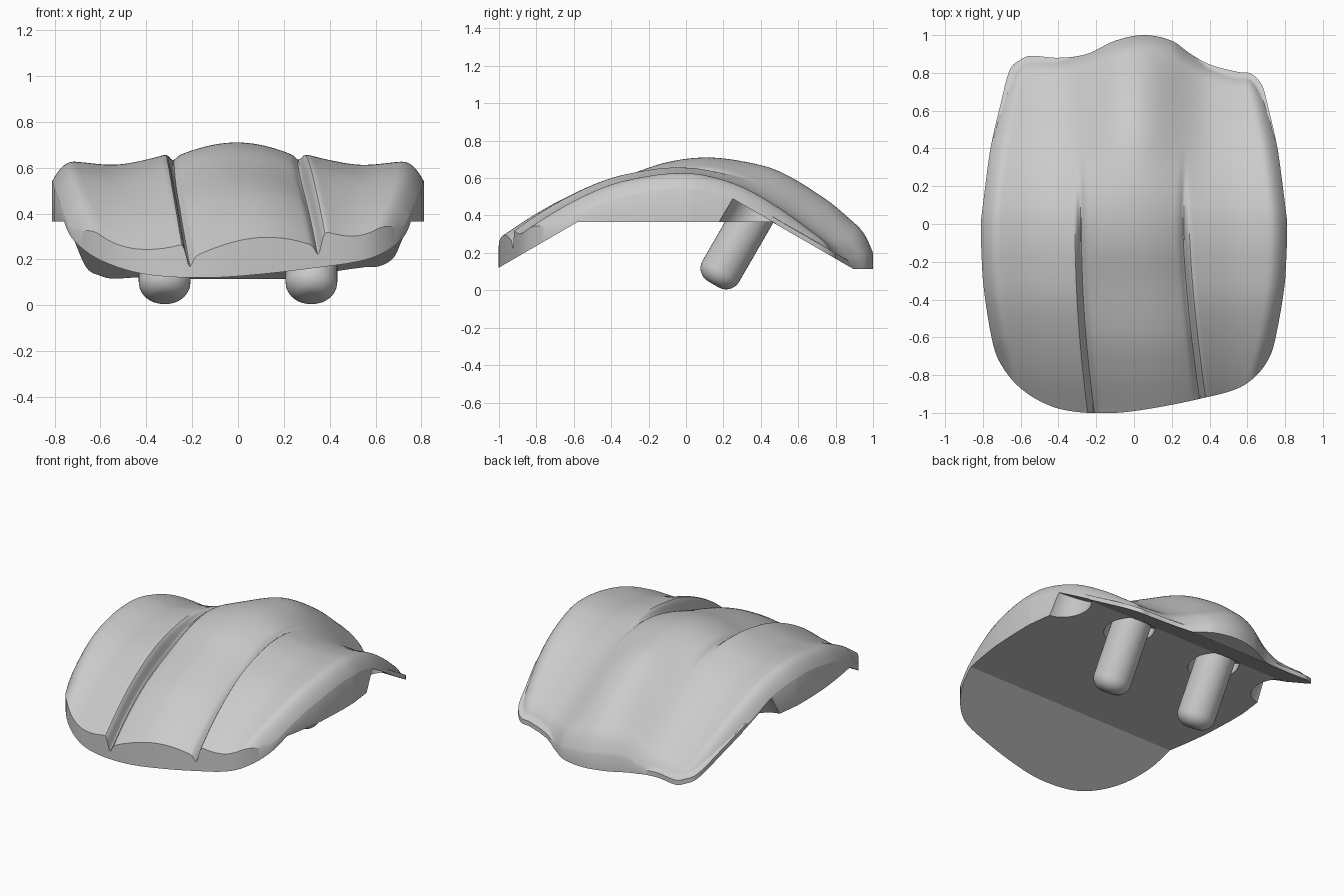
import bpy, bmesh, math
from mathutils import Matrix

if "Cube" in bpy.data.objects:
    bpy.data.objects.remove(bpy.data.objects["Cube"])


def curve(pts, v):
    """Smooth interpolation through (key, value) pairs."""
    n = len(pts)
    v = min(max(v, pts[0][0]), pts[-1][0])
    i = 0
    while i < n - 2 and v > pts[i + 1][0]:
        i += 1

    def slope(k):
        a, b = pts[max(k - 1, 0)], pts[min(k + 1, n - 1)]
        return (b[1] - a[1]) / (b[0] - a[0])
    (x0, y0), (x1, y1) = pts[i], pts[i + 1]
    h = x1 - x0
    t = (v - x0) / h
    return ((2*t**3 - 3*t*t + 1) * y0 + (t**3 - 2*t*t + t) * h * slope(i)
            + (3*t*t - 2*t**3) * y1 + (t**3 - t*t) * h * slope(i + 1))


# Outline from above: front and back edge (x, y), half width (y, w)
FRONT = [(-.81, -.1), (-.80, -.3), (-.75, -.62), (-.7, -.75), (-.6, -.87), (-.45, -.96),
         (-.3, -.995), (-.1, -1), (.1, -.975), (.35, -.925), (.55, -.87), (.65, -.8),
         (.72, -.7), (.75, -.6), (.80, -.3), (.81, -.1)]
BACK = [(-.81, .02), (-.785, .22), (-.76, .4), (-.71, .62), (-.66, .81), (-.6, .87),
        (-.55, .89), (-.4, .88), (-.25, .9), (-.1, .97), (.05, 1), (.2, .97), (.3, .9),
        (.4, .845), (.55, .805), (.62, .795), (.68, .73), (.71, .62), (.76, .4),
        (.785, .22), (.81, .02)]
WIDTH = [(-1, .74), (-.87, .69), (-.74, .71), (-.6, .75), (-.3, .80), (0, .81), (.2, .79),
         (.4, .76), (.6, .715), (.8, .67), (1, .67)]
# Side profiles (y, z) of the middle lobe and the side lobes
MIDDLE = [(-1, .28), (-.8, .41), (-.6, .515), (-.3, .62), (-.1, .685), (.1, .71), (.3, .69),
          (.5, .635), (.75, .485), (.9, .36), (1, .27)]
SIDES = [(-1, .225), (-.8, .37), (-.6, .485), (-.4, .57), (-.2, .615), (-.05, .63), (.1, .62),
         (.3, .56), (.5, .45), (.7, .31), (.8, .24), (.9, .19), (1, .17)]


def bottom(y):
    if y < -.58:
        return .365 + (y + .58) * .58
    return max(.115, .365 - max(0, y - .46) * .577)


def groove(side, y):
    """Distance of the groove from the middle; it wanders to +x at the front."""
    fwd = max(0, -y)
    return .27 + .10 * fwd ** 1.5 if side > 0 else .29 - .07 * fwd ** 2


def top(x, y):
    mid, side = curve(MIDDLE, y), curve(SIDES, y)
    a, fwd = abs(x), max(0, -y)
    s = min(1.03, a / curve(WIDTH, y))
    side -= .02 * math.exp(-((a - .54) / .14) ** 2)
    left, right = -groove(-1, y), groove(1, y)
    g = right if x > 0 else -left
    centre, half = (left + right) / 2, (right - left) / 2
    lobe = mid - (.07 + .015 * fwd) * min(1.4, ((x - centre) / half) ** 2)
    ridge = side + (.04 + .015 * fwd) * math.exp(-max(0, a - g) / .1)
    w = 1 / (1 + math.exp(-max(-40, min(40, (a - g) / .008))))
    front = lobe + (ridge - lobe) * w
    back = side + (mid - side) * math.cos(math.pi / 2 * min(1, a / .43)) ** 2
    f = min(1, max(0, (.45 - y) / .6))
    f = f * f * (3 - 2 * f)
    z = back + (front - back) * f
    z -= (.022 + .03 * fwd) * f * math.exp(-((a - g + .006) / .018) ** 2)
    z -= .09 * (max(0, s - .87) / .13) ** 2.3
    # rounded back rim
    if y > .5 and a < .66:
        z -= .07 * max(0, 1 - (curve(BACK, x) - y) / .09) ** 2.5
    return max(z, bottom(y) + .03)


# Shell: flat outline grid whose columns follow the grooves, then thickened
bm = bmesh.new()
COLS, ROWS = 200, 110
grid = []
for i in range(COLS + 1):
    u = 2 * i / COLS - 1
    a = .81 * (.4 * abs(u) + .6 * math.sin(abs(u) * math.pi / 2))
    a -= .6 * (a - .28) * math.exp(-((a - .28) / .06) ** 2)
    sgn = 1 if u > 0 else -1
    col = []
    for j in range(ROWS + 1):
        x, t = a * sgn, j / ROWS
        t = .5 * t + .5 * math.sin(t * math.pi / 2)
        for _ in range(3):
            y0, y1 = curve(FRONT, x), curve(BACK, x)
            y = y0 + (y1 - y0) * t
            x = sgn * (a + (groove(sgn, y) - .28) * math.exp(-((a - .28) / .15) ** 2)
                       * min(1, a / .1))
        y0, y1 = curve(FRONT, x), curve(BACK, x)
        col.append(bm.verts.new((x, y0 + (y1 - y0) * t, 0)))
    grid.append(col)
for i in range(COLS):
    for j in range(ROWS):
        bm.faces.new((grid[i][j], grid[i+1][j], grid[i+1][j+1], grid[i][j+1]))
for fold in (-.58, .46, .893):
    bmesh.ops.bisect_plane(bm, geom=bm.verts[:] + bm.edges[:] + bm.faces[:],
                           plane_co=(0, fold, 0), plane_no=(0, 1, 0), dist=1e-5)
ext = bmesh.ops.extrude_face_region(bm, geom=bm.faces[:])
upper = {e for e in ext["geom"] if isinstance(e, bmesh.types.BMVert)}
for v in bm.verts:
    x, y = v.co.x, v.co.y
    v.co.z = top(x, y) if v in upper else bottom(y)
bmesh.ops.recalc_face_normals(bm, faces=bm.faces[:])
me = bpy.data.meshes.new("shell")
bm.to_mesh(me)
bm.free()
shell = bpy.data.objects.new("shell", me)
bpy.context.collection.objects.link(shell)

TILT = Matrix.Rotation(-math.radians(30), 4, 'X')


def rod(name, x, radius, start, end, rounding=0):
    """Tilted cylinder along the peg axis, rounded at its lower end."""
    b = bmesh.new()
    bmesh.ops.create_cone(b, cap_ends=True, segments=40, radius1=radius, radius2=radius,
                          depth=end - start)
    bmesh.ops.translate(b, verts=b.verts[:], vec=(0, 0, (start + end) / 2))
    if rounding:
        rim = [e for e in b.edges if all(abs(v.co.z - start) < 1e-4 for v in e.verts)]
        bmesh.ops.bevel(b, geom=rim, offset=rounding, segments=7, profile=.5, affect='EDGES')
    bmesh.ops.transform(b, matrix=Matrix.Translation((x, .165, .065)) @ TILT, verts=b.verts[:])
    m = bpy.data.meshes.new(name)
    b.to_mesh(m)
    b.free()
    o = bpy.data.objects.new(name, m)
    bpy.context.collection.objects.link(o)
    return o


def activate(o):
    bpy.ops.object.select_all(action='DESELECT')
    o.select_set(True)
    bpy.context.view_layer.objects.active = o


# Sockets around the pegs and notches at the side walls
for x in (-.8, -.32, .32, .8):
    cutter = rod("socket_cutter", x, .14, 0, .41)
    cutter.hide_render = True
    mod = shell.modifiers.new("socket", 'BOOLEAN')
    mod.operation, mod.solver, mod.object = 'DIFFERENCE', 'EXACT', cutter
    activate(shell)
    bpy.ops.object.modifier_apply(modifier=mod.name)
    bpy.data.objects.remove(cutter)

# Pegs
pegs = [rod(n, x, .113, -.038, .44, .08) for n, x in (("left_peg", -.32), ("right_peg", .32))]

for o in [shell] + pegs:
    activate(o)
    bpy.ops.object.shade_smooth_by_angle(angle=math.radians(29))
